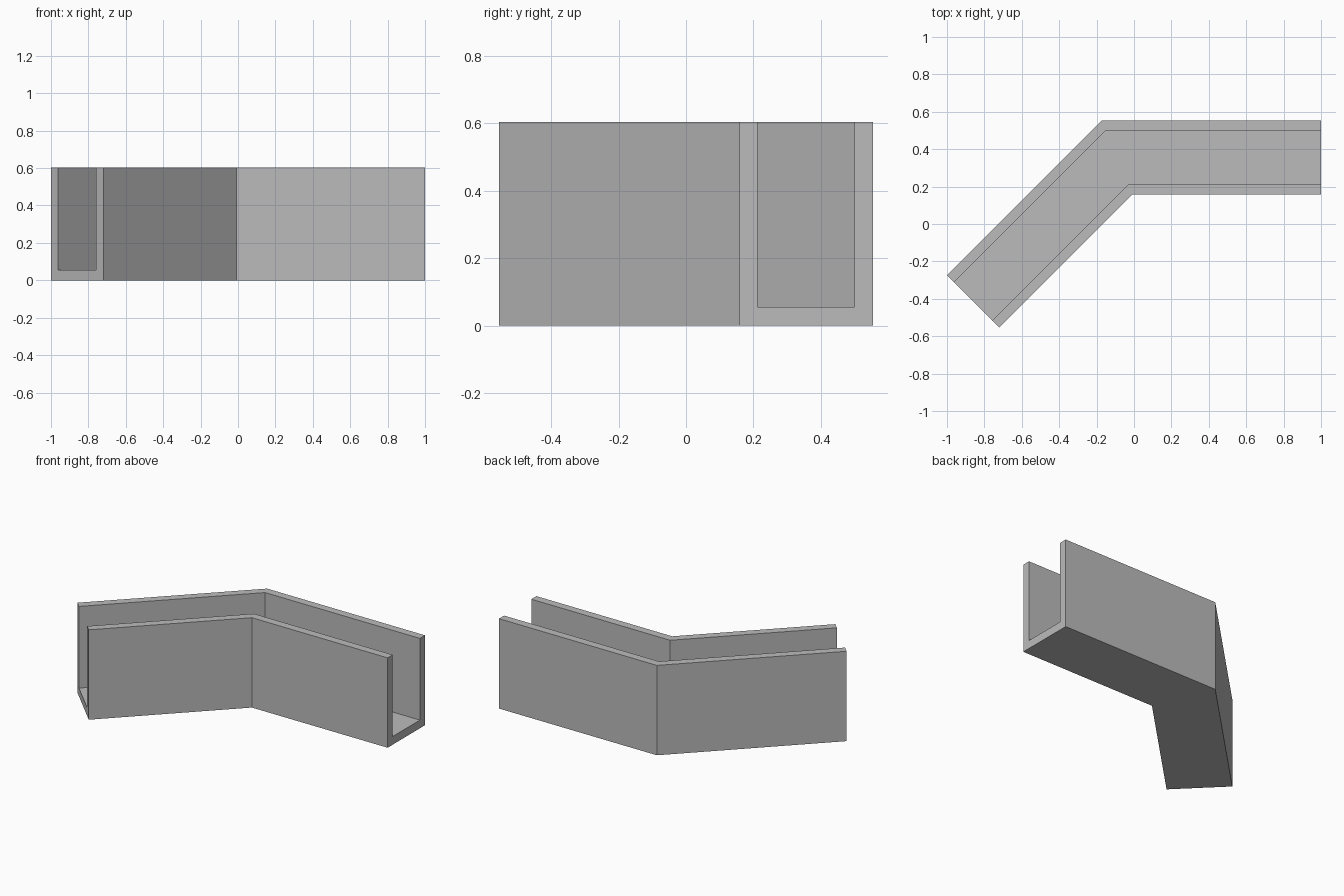
import bpy
import bmesh
import math
from mathutils import Vector

cube = bpy.data.objects.get("Cube")
if cube:
    bpy.data.objects.remove(cube, do_unlink=True)

# Overall sizes of the channel
WIDTH, HEIGHT, WALL, FLOOR = 0.396, 0.603, 0.054, 0.055
BEND = math.radians(45)

# Plain grey material
grey = bpy.data.materials.new("plain_grey")
grey.use_nodes = True
colour = (0.5, 0.5, 0.5, 1)
grey.diffuse_color = colour
grey.node_tree.nodes["Principled BSDF"].inputs["Base Color"].default_value = colour

# U-shaped cross-section: sideways offset from the centre line, height
half = WIDTH / 2
inner = half - WALL
profile = [(-half, 0), (half, 0), (half, HEIGHT), (inner, HEIGHT),
           (inner, FLOOR), (-inner, FLOOR), (-inner, HEIGHT), (-half, HEIGHT)]

# Centre line stations, each with its sideways direction (mitred at the bend)
miter = Vector((-math.tan(BEND / 2), 1, 0))
slant = Vector((-math.sin(BEND), math.cos(BEND), 0))
stations = [(Vector((1, 0.356, 0)), Vector((0, 1, 0))),
            (Vector((-0.09, 0.356, 0)), miter),
            (Vector((-0.86, -0.414, 0)), slant)]

# Sweep the section along the centre line
bm = bmesh.new()
rings = [[bm.verts.new(centre + side * s + Vector((0, 0, z))) for s, z in profile]
         for centre, side in stations]
count = len(profile)
for a, b in zip(rings, rings[1:]):
    for i in range(count):
        j = (i + 1) % count
        bm.faces.new((a[i], a[j], b[j], b[i]))

# Close both ends with a floor strip and two wall strips
for ring in (rings[0], rings[-1]):
    for ids in ((0, 1, 4, 5), (1, 2, 3, 4), (0, 5, 6, 7)):
        bm.faces.new([ring[i] for i in ids])
bmesh.ops.recalc_face_normals(bm, faces=bm.faces)

mesh = bpy.data.meshes.new("bent_channel")
bm.to_mesh(mesh)
bm.free()
mesh.materials.append(grey)
channel = bpy.data.objects.new("bent_channel", mesh)
bpy.context.collection.objects.link(channel)
